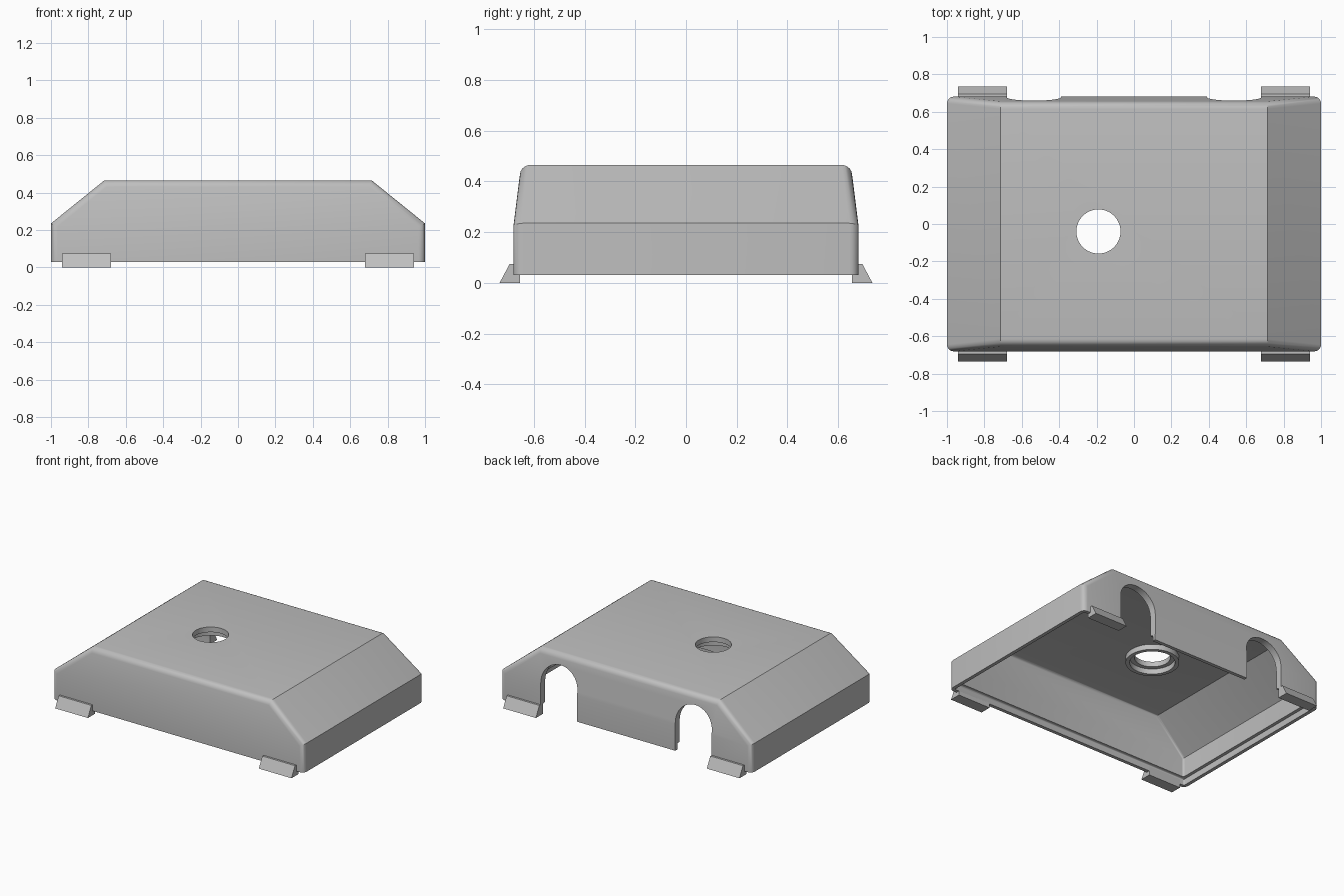
import bpy, bmesh, math
from mathutils import Matrix

old = bpy.data.objects.get("Cube")
if old:
    bpy.data.objects.remove(old, do_unlink=True)

# Single plastic colour
grey = bpy.data.materials.new("light_grey")
grey.use_nodes = True
COLOUR = (0.52, 0.52, 0.52, 1)
grey.diffuse_color = COLOUR
grey.node_tree.nodes["Principled BSDF"].inputs["Base Color"].default_value = COLOUR


def finish(name, bm):
    bmesh.ops.recalc_face_normals(bm, faces=bm.faces[:])
    mesh = bpy.data.meshes.new(name)
    bm.to_mesh(mesh)
    bm.free()
    obj = bpy.data.objects.new(name, mesh)
    bpy.context.collection.objects.link(obj)
    mesh.materials.append(grey)
    return obj


def activate(obj):
    bpy.ops.object.select_all(action='DESELECT')
    obj.select_set(True)
    bpy.context.view_layer.objects.active = obj


def loft(name, levels, radius):
    """Stack rectangles (half x, half y, z), then round the front and back outlines."""
    bm = bmesh.new()
    rings = [[bm.verts.new((sx * x, sy * y, z))
              for sx, sy in ((-1, -1), (1, -1), (1, 1), (-1, 1))] for x, y, z in levels]
    bm.faces.new(rings[0])
    bm.faces.new(rings[-1])
    rounded = []
    for low, high in zip(rings, rings[1:]):
        for i in range(4):
            j = (i + 1) % 4
            bm.faces.new((low[i], low[j], high[j], high[i]))
        rounded += [bm.edges.get(pair) for pair in zip(low, high)]
    top = rings[-1]
    rounded += [bm.edges.get((top[0], top[1])), bm.edges.get((top[2], top[3]))]
    bmesh.ops.bevel(bm, geom=rounded, offset=radius, segments=5, profile=0.5,
                    affect='EDGES', clamp_overlap=True)
    return finish(name, bm)


def prism(name, outline, offset):
    """Extrude a flat outline of 3D points along an offset."""
    bm = bmesh.new()
    face = bm.faces.new([bm.verts.new(p) for p in outline])
    new = bmesh.ops.extrude_face_region(bm, geom=[face])["geom"]
    bmesh.ops.translate(bm, vec=offset, verts=[v for v in new if isinstance(v, bmesh.types.BMVert)])
    return finish(name, bm)


def disc(name, x, y, radius, low, high):
    bm = bmesh.new()
    bmesh.ops.create_cone(bm, cap_ends=True, segments=64, radius1=radius, radius2=radius,
                          depth=high - low, matrix=Matrix.Translation((x, y, (low + high) / 2)))
    return finish(name, bm)


def cut(target, cutter):
    mod = target.modifiers.new("cut", 'BOOLEAN')
    mod.operation = 'DIFFERENCE'
    mod.solver = 'EXACT'
    mod.object = cutter
    activate(target)
    bpy.ops.object.modifier_apply(modifier=mod.name)
    bpy.data.objects.remove(cutter, do_unlink=True)


BASE, SHOULDER, TOP = 0.03, 0.235, 0.465
WALL, CEILING = 0.048, 0.428
HOLE_X, HOLE_Y = -0.19, -0.04

# Hollow cover with sloping ends
cover = loft("cover", [(1, 0.68, BASE), (1, 0.68, SHOULDER), (0.715, 0.65, TOP)], 0.035)
cut(cover, loft("cavity", [(1 - WALL, 0.68 - WALL, -0.1), (1 - WALL, 0.68 - WALL, SHOULDER - 0.02),
                           (0.7, 0.65 - WALL, CEILING)], 0.015))

# Stepped recess around the bottom rim
cut(cover, loft("rim_recess", [(0.975, 0.655, -0.1), (0.975, 0.655, 0.075)], 0.01))

# Arched openings in the back wall
ARCH_R, ARCH_Z = 0.145, 0.245
for side in (-1, 1):
    cx = side * 0.535
    arch = [(cx - ARCH_R, 0.5, -0.1), (cx + ARCH_R, 0.5, -0.1)]
    arch += [(cx + ARCH_R * math.cos(math.pi * i / 32), 0.5, ARCH_Z + ARCH_R * math.sin(math.pi * i / 32))
             for i in range(33)]
    cut(cover, prism("arch_cutter", arch, (0, 0.4, 0)))

# Round hole in the top, with a collar beneath it
cut(cover, disc("hole_cutter", HOLE_X, HOLE_Y, 0.118, 0.3, 0.6))
collar = disc("hole_collar", HOLE_X, HOLE_Y, 0.175, 0.39, CEILING + 0.005)
cut(collar, disc("collar_cutter", HOLE_X, HOLE_Y, 0.148, 0.3, 0.6))

# Wedge clips at the four corners
for side_name, sx in (("left", 1), ("right", -1)):
    for end_name, sy in (("front", -1), ("back", 1)):
        wedge = [(sx * 0.68, sy * y, z)
                 for y, z in ((0.655, 0), (0.735, 0), (0.695, 0.075), (0.655, 0.075))]
        prism(f"{end_name}_{side_name}_clip", wedge, (sx * 0.26, 0, 0))

for obj in (cover, collar):
    activate(obj)
    bpy.ops.object.shade_smooth_by_angle(angle=math.radians(30))
